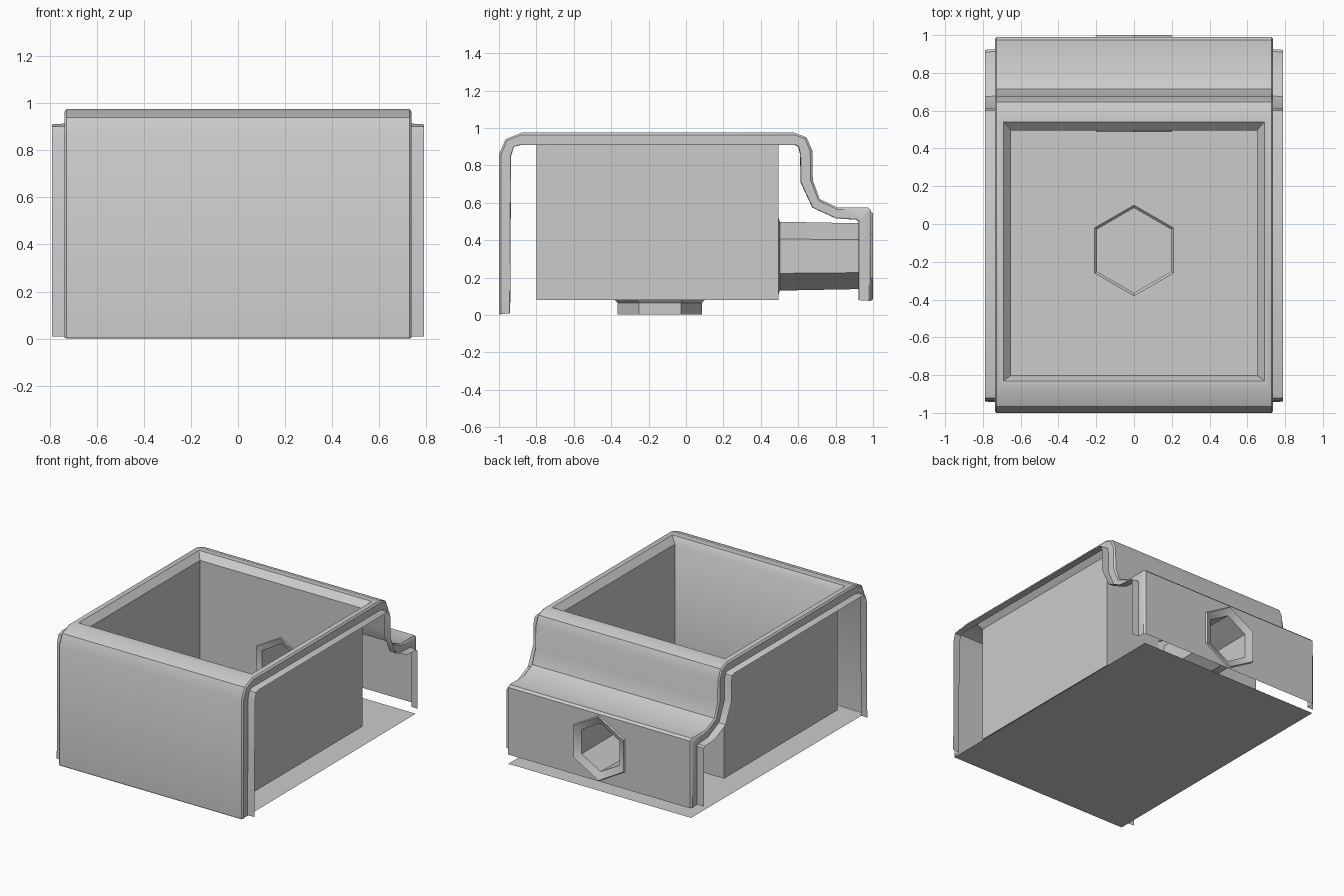
import bpy, bmesh
from math import sin, cos, pi, radians

if "Cube" in bpy.data.objects:
    bpy.data.objects.remove(bpy.data.objects["Cube"])


def finish(name, bm):
    bmesh.ops.remove_doubles(bm, verts=bm.verts, dist=0.0005)
    bmesh.ops.recalc_face_normals(bm, faces=bm.faces)
    mesh = bpy.data.meshes.new(name)
    bm.to_mesh(mesh)
    bm.free()
    obj = bpy.data.objects.new(name, mesh)
    bpy.context.collection.objects.link(obj)
    bpy.ops.object.select_all(action='DESELECT')
    bpy.context.view_layer.objects.active = obj
    obj.select_set(True)
    bpy.ops.object.shade_smooth_by_angle(angle=radians(35))
    return obj


def loft(bm, loops, closed=True, skip=()):
    """Join successive loops of points with quads."""
    rows = [[bm.verts.new(p) for p in loop] for loop in loops]
    n = len(rows[0])
    for a, b in zip(rows, rows[1:]):
        for i in range(n if closed else n - 1):
            if i not in skip:
                j = (i + 1) % n
                bm.faces.new((a[i], a[j], b[j], b[i]))


def holed_plate(bm, outer, hole):
    """Flat sheet with a hole in it."""
    edges = []
    for loop in (outer, hole):
        vs = [bm.verts.new(p) for p in loop]
        edges += [bm.edges.new((vs[i - 1], vs[i])) for i in range(len(vs))]
    bmesh.ops.triangle_fill(bm, edges=edges, use_beauty=True)


def hexagon(r):
    return [(r * sin(i * pi / 3), r * cos(i * pi / 3)) for i in range(6)]


def floor_hex(r, z):
    return [(x, y - 0.14, z) for x, y in hexagon(r)]


def back_hex(r, y):
    return [(x, y, z + 0.315) for x, z in hexagon(r)]


def rect_z(x, y0, y1, z):
    return [(-x, y0, z), (x, y0, z), (x, y1, z), (-x, y1, z)]


def rect_y(x, z0, z1, y):
    return [(-x, y, z0), (x, y, z0), (x, y, z1), (-x, y, z1)]


# Side profiles (y, z): outer skin and the inset flange line
outer = [(-1, 0.003), (-1, 0.86), (-0.965, 0.94), (-0.88, 0.975), (0.58, 0.975),
         (0.645, 0.95), (0.675, 0.88), (0.678, 0.72), (0.715, 0.62), (0.81, 0.575),
         (0.975, 0.575), (0.99, 0.56), (0.99, 0.075)]
inner = [(-0.94, 0.01), (-0.935, 0.85), (-0.92, 0.9), (-0.88, 0.91), (0.58, 0.91),
         (0.6, 0.9), (0.61, 0.86), (0.612, 0.71), (0.675, 0.575), (0.8, 0.517),
         (0.91, 0.51), (0.922, 0.5), (0.922, 0.08)]
HALF = 0.727


def section(x, t):
    return [(x, a + (c - a) * t, b + (d - b) * t)
            for (a, b), (c, d) in zip(outer, inner)]


# Outer shell: skin, opening in the top, hole in the back, edge bands and flanges
bm = bmesh.new()
loft(bm, [section(-HALF, 0), section(HALF, 0)], closed=False, skip=(3, 11))
loft(bm, [rect_z(HALF, -0.88, 0.58, 0.975), rect_z(0.69, -0.83, 0.54, 0.975)])
holed_plate(bm, rect_y(HALF, 0.075, 0.56, 0.99), back_hex(0.236, 0.99))
for s in (-1, 1):
    loft(bm, [section(s * HALF, 0), section(s * 0.737, 0.17),
              section(s * 0.737, 0.95), section(s * 0.79, 1)], closed=False)
finish("outer_shell", bm)

# Inner pocket with chamfered rim, hexagon holes in its floor and back wall
bm = bmesh.new()
top = rect_z(0.65, -0.8, 0.495, 0.93)
bottom = rect_z(0.65, -0.8, 0.495, 0.08)
loft(bm, [rect_z(0.69, -0.83, 0.54, 0.975), top])
loft(bm, [top, bottom], skip=(2,))
holed_plate(bm, bottom, floor_hex(0.24, 0.08))
holed_plate(bm, rect_y(0.65, 0.08, 0.93, 0.495), back_hex(0.234, 0.495))
finish("inner_pocket", bm)

# Short hexagonal drain well in the floor
bm = bmesh.new()
loft(bm, [floor_hex(0.24, 0.08), floor_hex(0.225, 0.065), floor_hex(0.225, 0.004)])
finish("floor_well", bm)

# Hexagonal tube from the pocket to the back wall, flared at both ends
bm = bmesh.new()
loft(bm, [back_hex(0.234, 0.495), back_hex(0.23, 0.487), back_hex(0.184, 0.502),
          back_hex(0.175, 0.975), back_hex(0.23, 1.0), back_hex(0.236, 0.99)])
finish("back_tube", bm)

# Bottom sheet
bm = bmesh.new()
loft(bm, [[(-0.73, -1, 0), (0.73, -1, 0)], [(-0.73, 0.985, 0.005), (0.73, 0.985, 0.005)]],
     closed=False)
finish("base_plate", bm)
